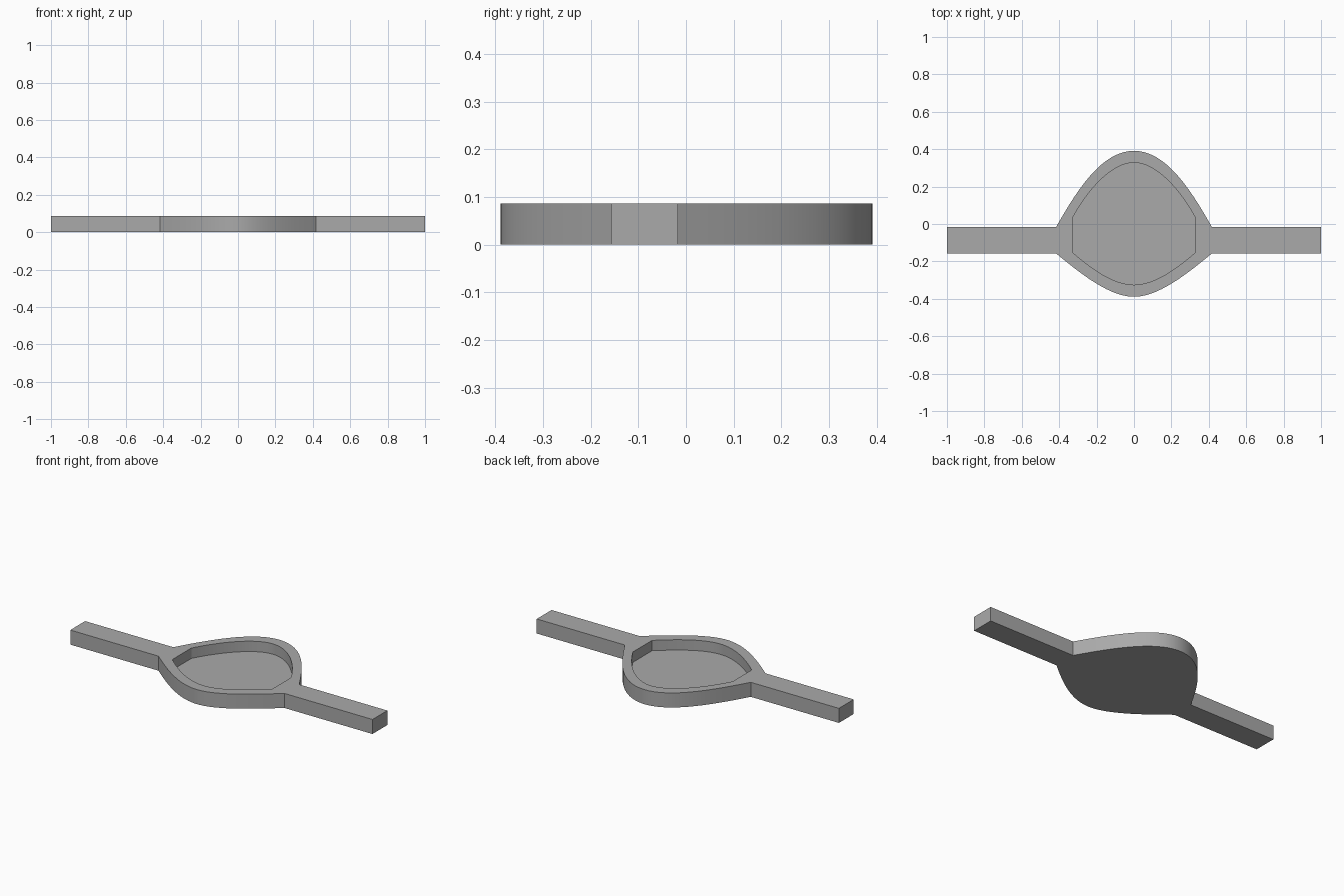
import bpy
import bmesh
import math
from mathutils import Vector
from mathutils.geometry import interpolate_bezier

cube = bpy.data.objects.get("Cube")
if cube:
    bpy.data.objects.remove(cube, do_unlink=True)

HEIGHT, FLOOR, STEPS = 0.087, 0.025, 20


def arc(points):
    """Half arc from the right-hand corner to the centre line, mirrored to the other side."""
    half = interpolate_bezier(*[Vector((x, y, 0)) for x, y in points], STEPS)
    return half + [Vector((-p.x, p.y, 0)) for p in reversed(half[:-1])]


def loop(back, front):
    """Closed counter-clockwise outline: back arc, then front arc returning."""
    return arc(back) + arc(front)[::-1]


outer = loop([(0.417, -0.017), (0.30, 0.19), (0.17, 0.391), (0, 0.391)],
             [(0.417, -0.157), (0.28, -0.27), (0.13, -0.389), (0, -0.389)])
inner = loop([(0.33, 0.03), (0.25, 0.18), (0.12, 0.328), (0, 0.328)],
             [(0.33, -0.15), (0.25, -0.22), (0.12, -0.325), (0, -0.325)])

bm = bmesh.new()


def ring(points, z):
    return [bm.verts.new((p.x, p.y, z)) for p in points]


def bridge(a, b):
    n = len(a)
    return [bm.faces.new((a[i], a[(i + 1) % n], b[(i + 1) % n], b[i])) for i in range(n)]


# Dished body: underside, outer wall, rim, inner wall, floor
base, top = ring(outer, 0), ring(outer, HEIGHT)
lip, floor = ring(inner, HEIGHT), ring(inner, FLOOR)
bm.faces.new(base[::-1])
walls = bridge(base, top)
bridge(top, lip)
bridge(lip, floor)
bm.faces.new(floor)

# Side arms drawn out of the flat wall between the arcs
corner = len(outer) // 2 - 1
for face, side in ((walls[corner], -1), (walls[-1], 1)):
    result = bmesh.ops.extrude_discrete_faces(bm, faces=[face])
    for v in result["faces"][0].verts:
        v.co.x = side

bmesh.ops.recalc_face_normals(bm, faces=bm.faces)
mesh = bpy.data.meshes.new("dish_with_arms")
bm.to_mesh(mesh)
bm.free()

body = bpy.data.objects.new("dish_with_arms", mesh)
bpy.context.collection.objects.link(body)

grey = bpy.data.materials.new("plain grey")
grey.use_nodes = True
colour = (0.4, 0.4, 0.4, 1)
grey.diffuse_color = colour
grey.node_tree.nodes["Principled BSDF"].inputs["Base Color"].default_value = colour
mesh.materials.append(grey)

bpy.context.view_layer.objects.active = body
body.select_set(True)
bpy.ops.object.shade_smooth_by_angle(angle=math.radians(25))
